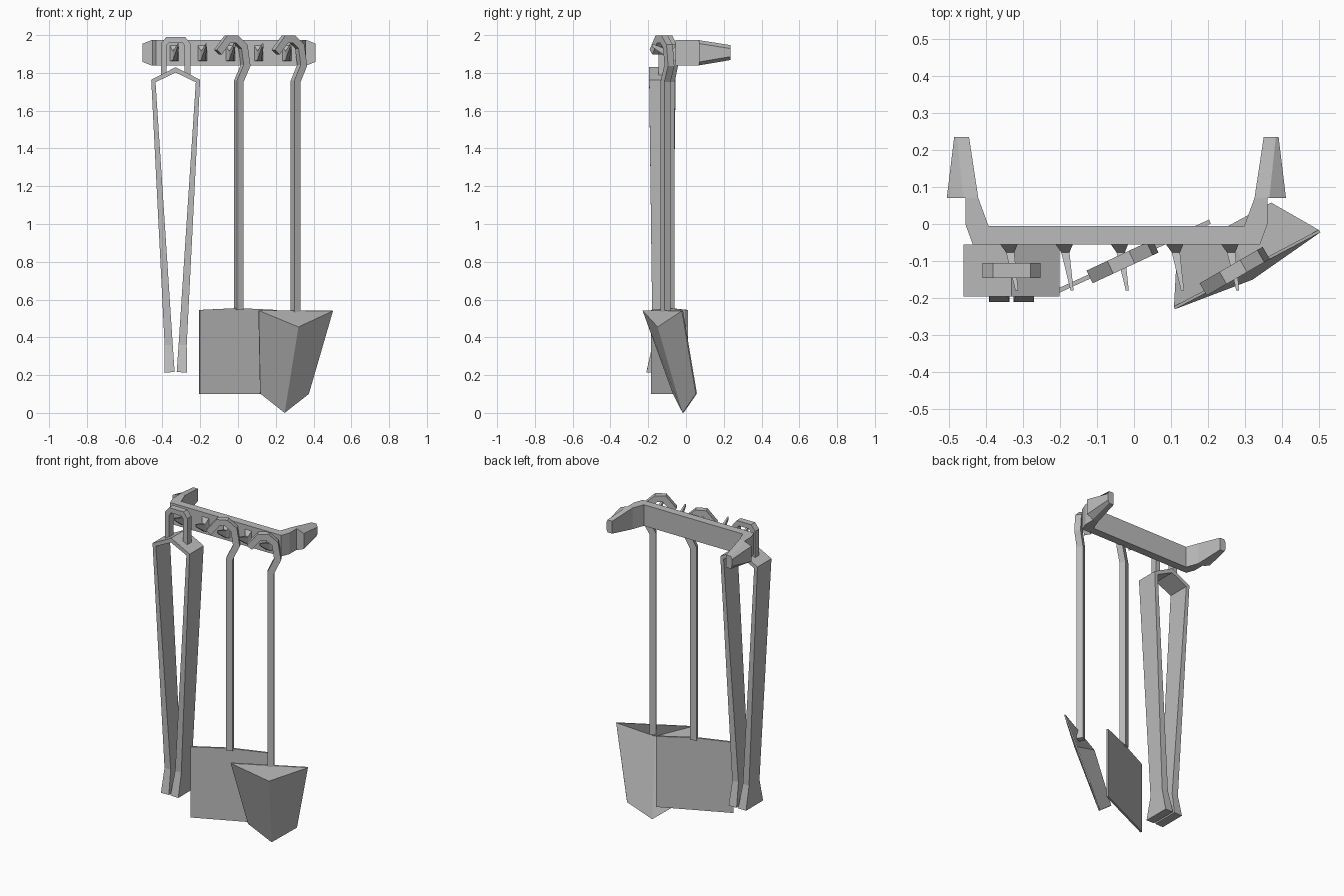
import bpy, bmesh
from math import radians
from mathutils import Vector, Matrix

cube = bpy.data.objects.get("Cube")
if cube:
    bpy.data.objects.remove(cube, do_unlink=True)

iron = bpy.data.materials.new("grey_iron")
GREY = (0.5, 0.5, 0.5, 1)
iron.diffuse_color = GREY
iron.use_nodes = True
for node in iron.node_tree.nodes:
    if node.type == 'BSDF_PRINCIPLED':
        node.inputs["Base Color"].default_value = GREY
        node.inputs["Roughness"].default_value = 0.8


def make(name, bm, matrix=None):
    bmesh.ops.recalc_face_normals(bm, faces=bm.faces)
    mesh = bpy.data.meshes.new(name)
    bm.to_mesh(mesh)
    bm.free()
    mesh.materials.append(iron)
    obj = bpy.data.objects.new(name, mesh)
    bpy.context.scene.collection.objects.link(obj)
    if matrix:
        obj.matrix_world = matrix
    return obj


def loft(name, rings, matrix=None):
    """Skin equal-sized rings of points and cap both ends."""
    bm = bmesh.new()
    rows = [[bm.verts.new(p) for p in ring] for ring in rings]
    n = len(rows[0])
    for a, b in zip(rows, rows[1:]):
        for i in range(n):
            j = (i + 1) % n
            bm.faces.new((a[i], a[j], b[j], b[i]))
    bm.faces.new(rows[0])
    bm.faces.new(rows[-1])
    return make(name, bm, matrix)


def ribbon(name, path, matrix):
    """Mitred rectangular bar; path holds (x, z, thickness, depth)."""
    pts = [Vector(p[:2]) for p in path]
    rings = []
    for i, (x, z, thick, depth) in enumerate(path):
        before = (pts[i] - pts[i - 1]).normalized() if i else None
        after = (pts[i + 1] - pts[i]).normalized() if i + 1 < len(pts) else before
        before = before or after
        mid = (before + after).normalized()
        off = Vector((-mid.y, mid.x)) * thick / 2 / mid.dot(after)
        a, b, d = pts[i] + off, pts[i] - off, depth / 2
        rings.append([(a.x, -d, a.y), (a.x, d, a.y), (b.x, d, b.y), (b.x, -d, b.y)])
    return loft(name, rings, matrix)


def mirrored(half):
    """Complete a half path that ends on the centre line or beside it."""
    other = [(-p[0], *p[1:]) for p in reversed(half)]
    return half + (other[1:] if half[-1][0] == 0 else other)


# Wall rack: bent bar with a wide tapered wing on each end
RACK_X = -0.0475
LOW, HIGH = 1.84, 1.973
right_side = [(0.3875, -0.055), (0.4075, 0), (0.4075, 0.07),
              (0.3725, 0.07), (0.345, -0.005)]
outline = right_side + [(-x, y) for x, y in reversed(right_side)]
loft("rack_bar", [[(x + RACK_X, y, z) for x, y in outline] for z in (LOW, HIGH)])


def wing_ring(side, y, inner, ridge, outer, low, high):
    chamfer = 0.018
    shape = [(inner, low), (inner, high), (ridge, high),
             (outer, high - chamfer), (outer, low + chamfer), (ridge, low)]
    return [(RACK_X + side * x, y, z) for x, z in shape]


for label, side in (("left", 1), ("right", -1)):
    loft(f"rack_wing_{label}", [
        wing_ring(side, 0.07, 0.3725, 0.4125, 0.4575, LOW, HIGH),
        wing_ring(side, 0.235, 0.3975, 0.43, 0.4375, 1.868, 1.947)])

# Pegs: flared root drawn out to an upturned point
for k in range(5):
    x = -0.338 + 0.149 * k
    rings = []
    for y, shift, half, low, high in ((-0.05, 0, 0.026, 1.862, 1.952),
                                      (-0.077, 0.004, 0.011, 1.867, 1.915),
                                      (-0.18, 0.022, 0.004, 1.938, 1.955)):
        c = x + shift
        rings.append([(c - half, y, low), (c + half, y, low),
                      (c + half, y, high), (c - half, y, high)])
    loft(f"peg_{k + 1}", rings)

# Tongs: sprung arms with flared feet, and a hanging loop
tongs = Matrix.Translation((-0.33, -0.125, 0))
arm = [(-0.033, 0.215, 0.055, 0.17), (-0.037, 0.36, 0.043, 0.104),
       (-0.118, 1.757, 0.022, 0.14), (0, 1.816, 0.025, 0.14)]
ribbon("tongs_arms", mirrored(arm), tongs)
loop = [(-0.063, 1.785, 0.03, 0.04), (-0.063, 1.95, 0.03, 0.04),
        (-0.043, 1.975, 0.03, 0.04)]
ribbon("tongs_loop", mirrored(loop), tongs)

# Shovel handles: straight square rods, crooked at the top
crook = [(0, 1.755), (0.04, 1.84), (0.025, 1.94), (-0.018, 1.978),
         (-0.066, 1.978), (-0.122, 1.91)]


def handle(name, x, y, angle, foot):
    path = [(u, z, 0.038, 0.038) for u, z in [(0, foot)] + crook]
    ribbon(name, path, Matrix.Translation((x, y, 0)) @ Matrix.Rotation(radians(angle), 4, 'Z'))


handle("flat_shovel_handle", 0.004, -0.085, 25, 0.545)
handle("pointed_shovel_handle", 0.305, -0.108, 30, 0.49)

# Flat shovel blade: thin upright sheet, slightly peaked at the handle
sheet = [(-0.225, 0.1), (0.225, 0.1), (0.225, 0.545), (0, 0.555), (-0.225, 0.545)]
loft("flat_shovel_blade", [[(u, v, z) for u, z in sheet] for v in (-0.006, 0.006)],
     Matrix.Translation((0, -0.087, 0)) @ Matrix.Rotation(radians(24.5), 4, 'Z'))

# Pointed shovel blade: folded open shell with a sloping top
bm = bmesh.new()
left_top, right_top, ridge, left_low, right_low, tip = [bm.verts.new(p) for p in (
    (0.11, -0.23, 0.542), (0.503, -0.022, 0.54), (0.32, -0.15, 0.455),
    (0.118, -0.07, 0.102), (0.375, 0.052, 0.1), (0.247, -0.018, 0))]
for corners in ((left_top, left_low, tip, ridge), (ridge, tip, right_low, right_top),
                (left_top, ridge, right_top)):
    bm.faces.new(corners)
blade = make("pointed_shovel_blade", bm)
shell = blade.modifiers.new("thickness", 'SOLIDIFY')
shell.thickness = 0.008
shell.offset = -1
